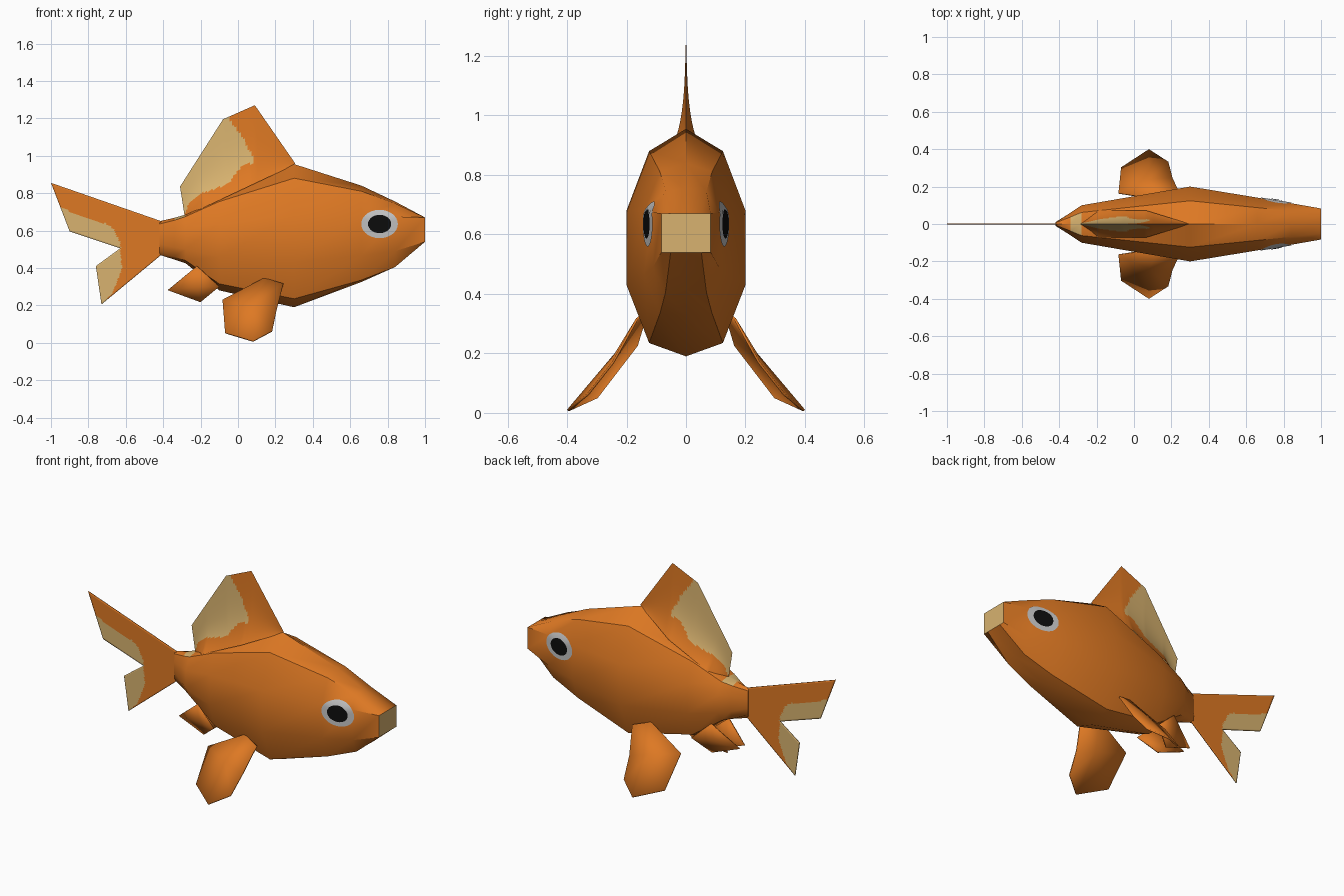
import bpy, bmesh, math
from mathutils import Vector
from mathutils.bvhtree import BVHTree

if "Cube" in bpy.data.objects:
    bpy.data.objects.remove(bpy.data.objects["Cube"])


def material(name, rgb):
    m = bpy.data.materials.new(name)
    m.diffuse_color = (*rgb, 1)
    m.use_nodes = True
    m.node_tree.nodes["Principled BSDF"].inputs["Base Color"].default_value = m.diffuse_color
    return m


ORANGE = material("orange", (0.73, 0.19, 0.017))
CREAM = material("cream", (0.69, 0.45, 0.16))
GREY = material("eye_white", (0.56, 0.56, 0.56))
BLACK = material("pupil_black", (0.004, 0.004, 0.004))


def finish(name, bm, mats, angle=35, thick=0, normals=True):
    if normals:
        bmesh.ops.recalc_face_normals(bm, faces=bm.faces)
    me = bpy.data.meshes.new(name)
    bm.to_mesh(me)
    bm.free()
    for m in mats:
        me.materials.append(m)
    ob = bpy.data.objects.new(name, me)
    bpy.context.collection.objects.link(ob)
    if thick:
        mod = ob.modifiers.new("thickness", 'SOLIDIFY')
        mod.thickness = thick
        mod.offset = 0
    bpy.ops.object.select_all(action='DESELECT')
    ob.select_set(True)
    bpy.context.view_layer.objects.active = ob
    bpy.ops.object.shade_smooth_by_angle(angle=math.radians(angle))
    return ob


def interp(pts, t):
    """Piecewise linear lookup through points sorted by their first value."""
    if t <= pts[0][0]:
        return pts[0][1]
    for (a, b), (c, d) in zip(pts, pts[1:]):
        if t <= c:
            return b + (d - b) * (t - a) / (c - a)
    return pts[-1][1]


def grid(bm, f, nu, nv, rule):
    """Patch of quads from f(u, v), coloured cream where rule(centre) holds."""
    vs = [[bm.verts.new(f(i / nu, j / nv)) for j in range(nv + 1)]
          for i in range(nu + 1)]
    for i in range(nu):
        for j in range(nv):
            fc = bm.faces.new((vs[i][j], vs[i + 1][j],
                               vs[i + 1][j + 1], vs[i][j + 1]))
            fc.material_index = int(rule(fc.calc_center_median()))


# Body: rings of x, half width, then heights from back to belly
RINGS = [
    (1.00, .083, .67, .67, .67, .54, .54, .54),
    (.84, .111, .755, .745, .675, .49, .405, .415),
    (.66, .141, .84, .81, .678, .465, .335, .325),
    (.30, .200, .955, .88, .68, .43, .235, .19),
    (-.10, .131, .785, .755, .64, .46, .315, .28),
    (-.28, .100, .685, .675, .61, .50, .44, .425),
    (-.34, .060, .668, .655, .60, .51, .46, .445),
    (-.42, .010, .65, .635, .585, .53, .49, .47),
]
bm = bmesh.new()
loops = []
for x, w, *z in RINGS:
    ws = [0, .62 * w, w, w, .62 * w, 0]
    ring = [(-a, h) for a, h in zip(ws, z)]
    ring += [(a, h) for a, h in list(zip(ws, z))[4:0:-1]]
    loops.append([bm.verts.new((x, y, h)) for y, h in ring])
for a, b in zip(loops, loops[1:]):
    for i in range(10):
        k = (i + 1) % 10
        bm.faces.new((a[i], a[k], b[k], b[i]))
bm.faces.new(loops[-1])
bm.faces.new(loops[0]).material_index = 1
# Pale patch on the back, just behind the dorsal fin
for fc in bm.faces:
    c = fc.calc_center_median()
    if -.34 < c.x < -.28 and c.z > .64:
        fc.material_index = 1
bmesh.ops.recalc_face_normals(bm, faces=bm.faces)
surface = BVHTree.FromBMesh(bm)
finish("body", bm, [ORANGE, CREAM], 40)


# Eyes: elliptical plates laid on the sides of the head
def eye_plate(name, mat, side, rx, rz, lift, inner=0.0):
    bm = bmesh.new()
    n, m = 28, 3
    rows = []
    for j in range(m + 1):
        r = inner + (1 - inner) * max(j / m, .01)
        row = []
        for i in range(n):
            a = 2 * math.pi * i / n
            o = Vector((.757 + rx * r * math.cos(a), side,
                        .635 + rz * r * math.sin(a)))
            hit = surface.ray_cast(o, Vector((0, -side, 0)))[0]
            row.append(bm.verts.new(hit + Vector((0, side * lift, 0))))
        rows.append(row)
    for a, b in zip(rows, rows[1:]):
        for i in range(n):
            k = (i + 1) % n
            q = (a[i], a[k], b[k], b[i])
            bm.faces.new(q if side > 0 else q[::-1])
    bm.faces.new(rows[0] if side < 0 else rows[0][::-1])
    for fc in bm.faces:
        fc.normal_update()
        if fc.normal.y * side < 0:
            fc.normal_flip()
    finish(name, bm, [mat], 60, normals=False)


for side, tag in ((-1, "right"), (1, "left")):
    eye_plate(tag + "_eye_white", GREY, side, .098, .076, .004)
    eye_plate(tag + "_pupil", BLACK, side, .062, .049, .008)

# Dorsal fin: flares where it meets the back, thins to a blade
TOP_X = [(0, .305), (.35, .09), (.6, -.08), (1, -.31)]
TOP_Z = [(0, .96), (.35, 1.27), (.6, 1.195), (1, .835)]
DORSAL_EDGE = [(.69, -.285), (.75, -.26), (.80, -.19), (.82, -.13), (.85, -.05),
               (.9, -.02), (.95, .03), (.965, .09), (1.0, .075), (1.1, .025),
               (1.2, -.05)]


def dorsal(side):
    def f(u, v):
        bx, bz = .3 - .585 * u, .95 - .275 * u
        h = .06 * (1 - v) ** 4 + .012 * (1 - v)
        h *= min(1, u * 2.5) * min(1, (1 - u) * 6)
        return (bx + (interp(TOP_X, u) - bx) * v, side * h,
                bz + (interp(TOP_Z, u) - bz) * v)
    return f


bm = bmesh.new()
for side in (-1, 1):
    grid(bm, dorsal(side), 60, 30, lambda c: c.x < interp(DORSAL_EDGE, c.z))
bmesh.ops.remove_doubles(bm, verts=bm.verts, dist=1e-5)
finish("dorsal_fin", bm, [ORANGE, CREAM])

# Tail fin: two lobes and the web between them
UPPER_EDGE = [(-.95, .73), (-.87, .685), (-.78, .66), (-.70, .635),
              (-.66, .60), (-.63, .53), (-.62, .40)]
LOWER_EDGE = [(.2, -.73), (.27, -.67), (.32, -.65), (.4, -.62), (.5, -.63)]


def quad(a, b, c, d):
    a, b, c, d = (Vector((p[0], 0, p[1])) for p in (a, b, c, d))
    return lambda u, v: a.lerp(b, u).lerp(d.lerp(c, u), v)


root_top, root_low, notch = (-.41, .65), (-.41, .47), (-.63, .505)
bm = bmesh.new()
grid(bm, quad(root_top, (-1, .855), (-.9, .595), notch), 40, 24,
     lambda c: c.z < interp(UPPER_EDGE, c.x))
grid(bm, quad(root_low, (-.73, .205), (-.76, .41), notch), 40, 24,
     lambda c: c.x < interp(LOWER_EDGE, c.z))
grid(bm, quad(root_top, notch, notch, root_low), 24, 1, lambda c: False)
bmesh.ops.remove_doubles(bm, verts=bm.verts, dist=1e-5)
bmesh.ops.dissolve_degenerate(bm, edges=bm.edges, dist=1e-5)
finish("tail_fin", bm, [ORANGE, CREAM], thick=.006)


# Paired fins: thin fans of triangles, mirrored across the body
def fan_fin(name, outline, centre, side, thick):
    bm = bmesh.new()
    c = bm.verts.new((centre[0], centre[1] * side, centre[2]))
    vs = [bm.verts.new((x, y * side, z)) for x, y, z in outline]
    for a, b in zip(vs, vs[1:] + vs[:1]):
        bm.faces.new((c, a, b))
    finish(name, bm, [ORANGE], 30, thick)


PECTORAL = [(-.082, .165, .228), (-.068, .30, .052), (.08, .397, .008),
            (.183, .33, .062), (.205, .245, .17), (.242, .165, .315),
            (.14, .13, .345)]
PELVIC = [(-.22, .075, .41), (-.375, .025, .282), (-.2, .035, .218),
          (-.10, .09, .30)]
for side, tag in ((-1, "right"), (1, "left")):
    fan_fin(tag + "_pectoral_fin", PECTORAL, (.08, .235, .20), side, .008)
    fan_fin(tag + "_pelvic_fin", PELVIC, (-.22, .055, .30), side, .008)
